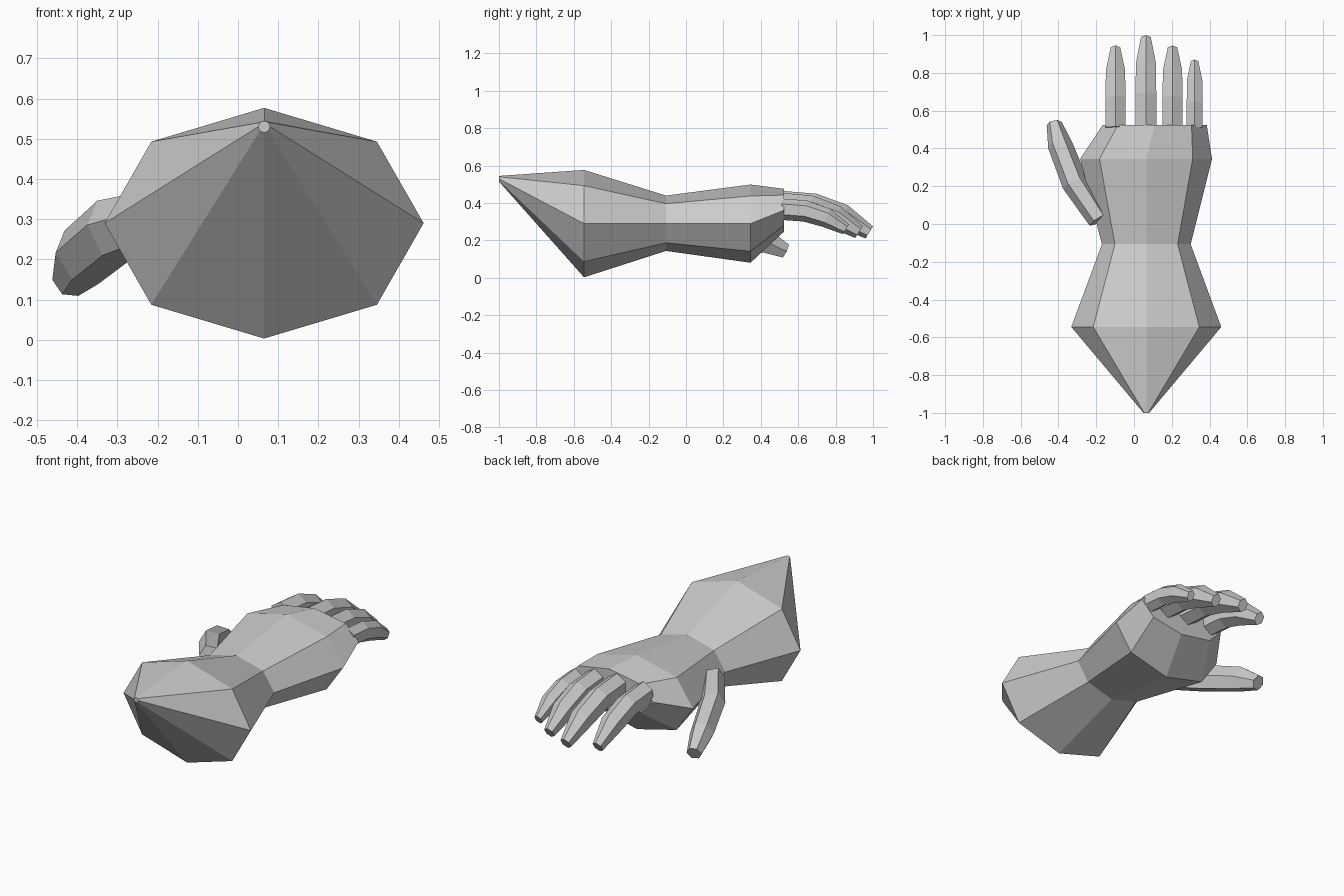
import bpy, bmesh
from math import sin, cos, tau
from mathutils import Vector

if "Cube" in bpy.data.objects:
    bpy.data.objects.remove(bpy.data.objects["Cube"])


def loft(name, stations, sides, up=(0, 0, 1), axis=None):
    """Skin rings along a path; station = (centre, half width radius, half height radius)."""
    bm = bmesh.new()
    pts = [Vector(s[0]) for s in stations]
    rings = []
    for i, (c, rw, rh) in enumerate(stations):
        if axis:
            t = Vector(axis)
        else:
            before = (pts[i] - pts[i - 1]).normalized() if i else Vector()
            after = (pts[i + 1] - pts[i]).normalized() if i < len(pts) - 1 else Vector()
            t = (before + after).normalized()
        side = t.cross(Vector(up)).normalized()
        top = side.cross(t)
        rings.append([bm.verts.new(pts[i] + side * rw * sin(tau * k / sides)
                                   + top * rh * cos(tau * k / sides)) for k in range(sides)])
    for a, b in zip(rings, rings[1:]):
        for k in range(sides):
            j = (k + 1) % sides
            bm.faces.new((a[k], a[j], b[j], b[k]))
    bm.faces.new(rings[0])
    bm.faces.new(rings[-1])
    bmesh.ops.recalc_face_normals(bm, faces=bm.faces)
    mesh = bpy.data.meshes.new(name)
    bm.to_mesh(mesh)
    bm.free()
    obj = bpy.data.objects.new(name, mesh)
    bpy.context.collection.objects.link(obj)
    return obj


# Forearm stump, wrist and palm in one octagonal skin
loft("forearm_and_palm", [
    ((0.065, -1.0, 0.53), 0.015, 0.015),
    ((0.065, -0.545, 0.29), 0.397, 0.287),
    ((0.065, -0.107, 0.292), 0.235, 0.148),
    ((0.064, 0.345, 0.29), 0.349, 0.209),
    ((0.11, 0.525, 0.362), 0.275, 0.114),
], 8, axis=(0, 1, 0))

# Four drooping fingers: x, tip y, base z, tip z, half width, half height
fingers = {
    "index_finger": (-0.098, 0.945, 0.39, 0.245, 0.053, 0.069),
    "middle_finger": (0.063, 1.0, 0.395, 0.243, 0.055, 0.07),
    "ring_finger": (0.204, 0.945, 0.385, 0.245, 0.053, 0.069),
    "little_finger": (0.321, 0.875, 0.367, 0.26, 0.042, 0.057),
}
for name, (x, tip, z0, z1, w, h) in fingers.items():
    y0, length, drop = 0.51, tip - 0.02 - 0.51, z0 - z1
    rw = w / 0.866
    loft(name, [((x, y0 + length * f, z0 - drop * d), rw * s, h * hs)
                for f, d, s, hs in ((0, 0, 1, 1), (0.37, 0.09, 1, 1),
                                    (0.7, 0.43, 0.96, 0.92), (1, 1, 0.47, 0.54))], 6)

# Thumb, rolled outwards
loft("thumb", [
    ((-0.185, 0.022, 0.31), 0.057, 0.07),
    ((-0.312, 0.215, 0.27), 0.066, 0.085),
    ((-0.39, 0.415, 0.205), 0.062, 0.08),
    ((-0.422, 0.53, 0.145), 0.04, 0.045),
], 6, up=(-0.45, 0, 0.9))
